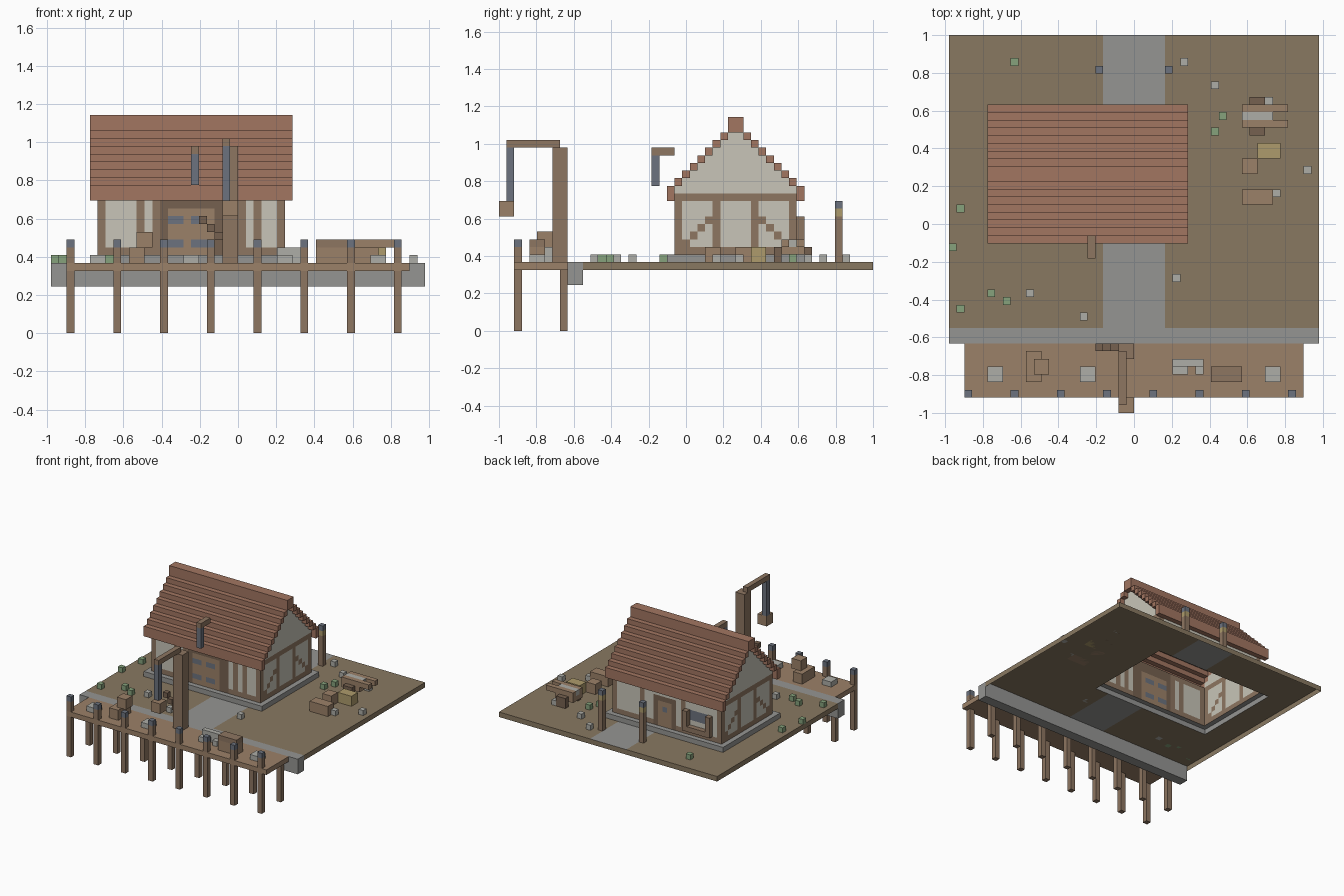
import bpy

if "Cube" in bpy.data.objects:
    bpy.data.objects.remove(bpy.data.objects["Cube"])

V = 2 / 49  # voxel edge; parts are laid out in whole voxels


def P(i, j, k):
    return (i * V, (j - 24.5) * V, k * V)


def material(name, r, g, b):
    m = bpy.data.materials.new(name)
    m.diffuse_color = (r, g, b, 1)
    m.use_nodes = True
    m.node_tree.nodes["Principled BSDF"].inputs["Base Color"].default_value = m.diffuse_color
    return m


WOOD = material("wood", .27, .18, .12)
PLANK = material("plank", .33, .22, .14)
DARK = material("dark_wood", .18, .12, .08)
PLASTER = material("plaster", .58, .56, .48)
TILE = material("tile", .36, .18, .12)
EARTH = material("earth", .25, .19, .12)
STONE = material("stone", .30, .30, .29)
PALE = material("pale_stone", .42, .42, .39)
IRON = material("iron", .15, .17, .21)
LEAF = material("leaf", .24, .36, .2)
STRAW = material("straw", .42, .33, .15)


def mesh(name, quads, mats, index=None):
    verts = [P(*p) for q in quads for p in q]
    faces = [tuple(range(4 * n, 4 * n + 4)) for n in range(len(quads))]
    me = bpy.data.meshes.new(name)
    me.from_pydata(verts, [], faces)
    for m in mats:
        me.materials.append(m)
    if index:
        me.polygons.foreach_set("material_index", index)
    me.update()
    ob = bpy.data.objects.new(name, me)
    bpy.context.collection.objects.link(ob)
    return ob


def flat(x0, y0, x1, y1, z):
    return [(x0, y0, z), (x1, y0, z), (x1, y1, z), (x0, y1, z)]


def upright(x0, y0, x1, y1, z0, z1):
    return [(x0, y0, z0), (x1, y1, z0), (x1, y1, z1), (x0, y0, z1)]


def around(x0, y0, x1, y1, z0, z1):
    c = [(x0, y0), (x1, y0), (x1, y1), (x0, y1)]
    return [upright(*c[n], *c[(n + 1) % 4], z0, z1) for n in range(4)]


def box_quads(x0, y0, z0, x1, y1, z1):
    return around(x0, y0, x1, y1, z0, z1) + [flat(x0, y0, x1, y1, z1), flat(x0, y0, x1, y1, z0)[::-1]]


def boxes(name, mat, *bs):
    return mesh(name, [q for b in bs for q in box_quads(*b)], [mat])


# Ground: open shell with a hole below the house
mesh("ground", [flat(*r, 9) for r in (
    (-24, 11, -19, 49), (7, 11, 24, 49), (-19, 11, -4, 22), (4, 11, 7, 22),
    (-19, 40, -4, 49), (4, 40, 7, 49))] + around(-24, 11, 24, 49, 8, 9)[1:], [EARTH])
mesh("path", [flat(-4, 11, 4, 22, 9), flat(-4, 40, 4, 49, 9)], [STONE])

# Quay wall and dock
boxes("quay_wall", STONE, (-24, 9, 6, 24, 11, 9))
boxes("dock_deck", PLANK, (-22, 2, 8, 22, 9, 9))
PILES = range(-22, 21, 6)
boxes("front_piles", WOOD, *[(i, 2, a, i + 1, 3, b) for i in PILES for a, b in ((0, 8), (9, 11))])
boxes("back_piles", WOOD, *[(i, 8, 0, i + 1, 9, 8) for i in PILES])
boxes("pile_caps", IRON, *[(i, 2, 11, i + 1, 3, 12) for i in PILES])

# Foundation ledge
mesh("foundation", around(-19, 22, 7, 40, 9, 10) + [flat(*r, 10) for r in (
    (-19, 22, 7, 23), (-19, 39, 7, 40), (-19, 23, -18, 39), (6, 23, 7, 39))], [STONE])

# Timber frame walls, one coloured cell per voxel
WALL_MATS = [PLASTER, WOOD, DARK, IRON, PLANK]


def front_cell(i, k):
    if -10 <= i < -1:
        if -9 <= i < -3 and k < 16:
            return 3 if k in (11, 14) and i in (-9, -8, -6, -5) else 4
        return 2
    return int(k in (10, 17) or i in (-18, -13, -11, 0, 2, 5))


def back_cell(i, k):
    if -8 <= i < -3 and k < 16:
        if -7 <= i < -4 and k < 15:
            return 3 if (i, k) == (-6, 13) else 4
        return 2
    if -15 <= i < -11 and 13 <= k < 15:
        return 3
    return int(k in (10, 17) or i in (-18, -10, -1, 5))


def side_cell(j, k):
    brace = k in range(11, 15) and (j - 24 == k - 11 or 37 - j == k - 11)
    return int(k in (10, 17) or j in (23, 28, 33, 38) or brace)


def wall(name, rng, cell, quad):
    cells = [(a, k) for a in rng for k in range(10, 18)]
    mesh(name, [quad(a, k) for a, k in cells], WALL_MATS, [cell(a, k) for a, k in cells])


wall("front_wall", range(-18, 6), front_cell, lambda i, k: upright(i, 23, i + 1, 23, k, k + 1))
wall("back_wall", range(-18, 6), back_cell, lambda i, k: upright(i + 1, 39, i, 39, k, k + 1))
wall("right_wall", range(23, 39), side_cell, lambda j, k: upright(6, j, 6, j + 1, k, k + 1))
wall("left_wall", range(23, 39), side_cell, lambda j, k: upright(-18, j + 1, -18, j, k, k + 1))
mesh("gables", [q for s in range(8) for q in (
    upright(6, 23 + s, 6, 39 - s, 18 + s, 19 + s),
    upright(-18, 39 - s, -18, 23 + s, 18 + s, 19 + s))], [PLASTER])

# Stepped roof: stair profile swept along x, with verges at both ends
half = [(23, 17), (22, 17), (22, 19)]
for s in range(1, 8):
    half += [(22 + s, 18 + s), (22 + s, 19 + s)]
half += [(30, 26), (30, 28)]
profile = half + [(62 - j, k) for j, k in reversed(half)]
# the first tread follows the two-voxel eave
mesh("roof", [[(-19, *a), (-19, *b), (7, *b), (7, *a)][::-1] for a, b in zip(profile, profile[1:])], [TILE])
verge = [(22, 17, 23, 19), (30, 26, 32, 28)] + [(22 + s, 18 + s, 23 + s, 19 + s) for s in range(1, 8)]
verge += [(62 - c, b, 62 - a, d) for a, b, c, d in verge if a != 30]
boxes("roof_verges", TILE, *[(x, a, b, x + 1, c, d) for x in (-19, 6) for a, b, c, d in verge])

# Hoist over the front door
boxes("hoist_beam", WOOD, (-6, 20, 23, -5, 23, 24))
boxes("hoist_chain", IRON, (-6, 20, 19, -5, 21, 23))

# Rear window shelf
boxes("window_shelf", WOOD, (-16, 39, 11, -10, 40, 12), (-16, 39, 12, -15, 40, 15), (-11, 39, 12, -10, 40, 15))

# Dock crane
boxes("crane_mast", WOOD, (-2, 7, 9, 0, 9, 24))
boxes("crane_arm", WOOD, (-2, 1, 24, -1, 8, 25))
boxes("crane_chain", IRON, (-2, 1, 17, -1, 2, 24))
boxes("crane_load", PLANK, (-2, 0, 15, 0, 2, 17))
boxes("crane_brace", DARK, *[(-5 + n, 8, 14 - n, -4 + n, 9, 15 - n) for n in range(3)])

# Dock cargo
boxes("dock_crates", PLANK, (-14, 4, 9, -12, 8, 11), (-13, 5, 11, -11, 7, 13), (10, 4, 9, 14, 6, 11))
boxes("dock_crate_lid", WOOD, (10, 4, 11, 14, 6, 12))
boxes("dock_coils", PALE, *[(i, 4, 9, i + 2, 6, 10) for i in (-19, -7, 17)])
boxes("dock_sacks", PALE, (5, 6, 9, 9, 7, 11), (5, 5, 9, 7, 6, 10), (8, 5, 9, 9, 6, 10))

# Lantern posts beside the rear path
for side, i in (("left", -5), ("right", 4)):
    boxes(side + "_lantern_post", WOOD, (i, 44, 9, i + 1, 45, 15))
    boxes(side + "_lantern_light", STRAW, (i, 44, 15, i + 1, 45, 16))
    boxes(side + "_lantern_cap", IRON, (i, 44, 16, i + 1, 45, 17))

# Handcart and yard goods
boxes("cart_body", PLANK, (14, 37, 10, 18, 40, 11), (14, 37, 11, 20, 38, 12), (14, 39, 11, 20, 40, 12))
boxes("cart_wheels", DARK, (15, 36, 9, 17, 37, 11), (15, 40, 9, 17, 41, 11))
boxes("cart_load", PALE, (14, 38, 11, 18, 39, 12))
boxes("straw_bale", STRAW, (16, 33, 9, 19, 35, 11))
boxes("yard_crates", PLANK, (14, 31, 9, 16, 33, 11), (14, 27, 9, 18, 29, 11))

# Scattered tufts and stones
tufts = [(-16, 45), (11, 38), (10, 36), (-23, 26), (-24, 21), (-19, 15), (-17, 14), (-23, 13)]
rocks = [(6, 45), (10, 42), (22, 31), (-14, 15), (5, 17), (-7, 12), (17, 40), (18, 28)]
boxes("grass_tufts", LEAF, *[(i, j, 9, i + 1, j + 1, 10) for i, j in tufts])
boxes("loose_stones", PALE, *[(i, j, 9, i + 1, j + 1, 10) for i, j in rocks])
